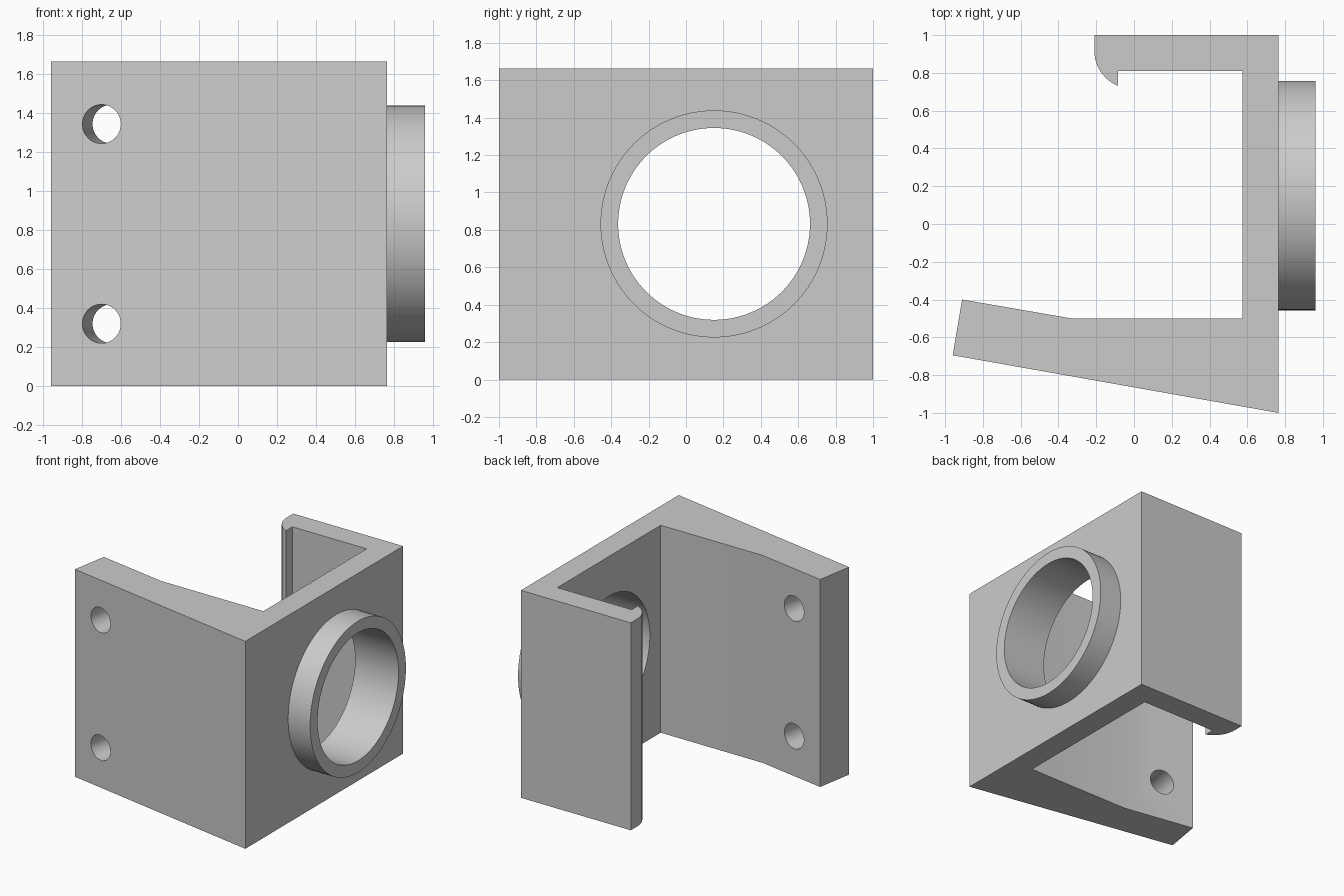
import bpy, bmesh, math
from mathutils import Vector

old = bpy.data.objects.get("Cube")
if old:
    bpy.data.objects.remove(old, do_unlink=True)

HEIGHT = 1.664
BORE_Y, BORE_Z = 0.15, HEIGHT / 2

grey = bpy.data.materials.new("light grey")
grey.use_nodes = True
colour = (0.6, 0.6, 0.6, 1)
grey.diffuse_color = colour
grey.node_tree.nodes["Principled BSDF"].inputs["Base Color"].default_value = colour


def add_object(name, bm):
    bmesh.ops.recalc_face_normals(bm, faces=bm.faces)
    mesh = bpy.data.meshes.new(name)
    bm.to_mesh(mesh)
    bm.free()
    mesh.materials.append(grey)
    obj = bpy.data.objects.new(name, mesh)
    bpy.context.collection.objects.link(obj)
    return obj


def rod(name, centre, axis, radius, length, sides=96):
    bm = bmesh.new()
    bmesh.ops.create_cone(bm, cap_ends=True, segments=sides,
                          radius1=radius, radius2=radius, depth=length)
    obj = add_object(name, bm)
    obj.rotation_mode = 'QUATERNION'
    obj.rotation_quaternion = Vector(axis).to_track_quat('Z', 'Y')
    obj.location = centre
    return obj


def combine(target, tool, operation):
    """Apply a boolean with the tool, then discard the tool."""
    mod = target.modifiers.new(operation, 'BOOLEAN')
    mod.operation, mod.solver, mod.object = operation, 'EXACT', tool
    bpy.context.view_layer.objects.active = target
    bpy.ops.object.modifier_apply(modifier=mod.name)
    bpy.data.objects.remove(tool, do_unlink=True)


# Plan profile: back arm with rounded hook lip, side wall, slanted front arm
lip = []
for i in range(13):
    a = math.radians(180 + 68 * i / 12)
    lip.append((-0.01 + 0.2 * math.cos(a), 0.917 + 0.2 * math.sin(a)))
profile = [(0.765, -1), (0.765, 1), (-0.21, 1)] + lip + [
    (-0.085, 0.81), (0.575, 0.81), (0.575, -0.5),
    (-0.33, -0.5), (-0.91, -0.4), (-0.96, -0.695)]

bm = bmesh.new()
base = bm.faces.new([bm.verts.new((x, y, 0)) for x, y in profile])
top = bmesh.ops.extrude_face_region(bm, geom=[base])["geom"]
bmesh.ops.translate(bm, vec=(0, 0, HEIGHT),
                    verts=[v for v in top if isinstance(v, bmesh.types.BMVert)])
bracket = add_object("bracket", bm)

# Raised collar on the side wall, bored right through
collar = rod("collar", (0.805, BORE_Y, BORE_Z), (1, 0, 0), 0.607, 0.31)
combine(bracket, collar, 'UNION')
bore = rod("bore_cutter", (0.75, BORE_Y, BORE_Z), (1, 0, 0), 0.513, 0.8)
combine(bracket, bore, 'DIFFERENCE')

# Two screw holes square to the slanted arm
tilt = math.radians(10)
for z in (0.32, HEIGHT - 0.32):
    hole = rod("hole_cutter", (-0.7, -0.742, z),
               (math.sin(tilt), math.cos(tilt), 0), 0.1, 1.0, 48)
    combine(bracket, hole, 'DIFFERENCE')

bpy.ops.object.select_all(action='DESELECT')
bracket.select_set(True)
bpy.context.view_layer.objects.active = bracket
bpy.ops.object.shade_smooth_by_angle(angle=math.radians(30))
